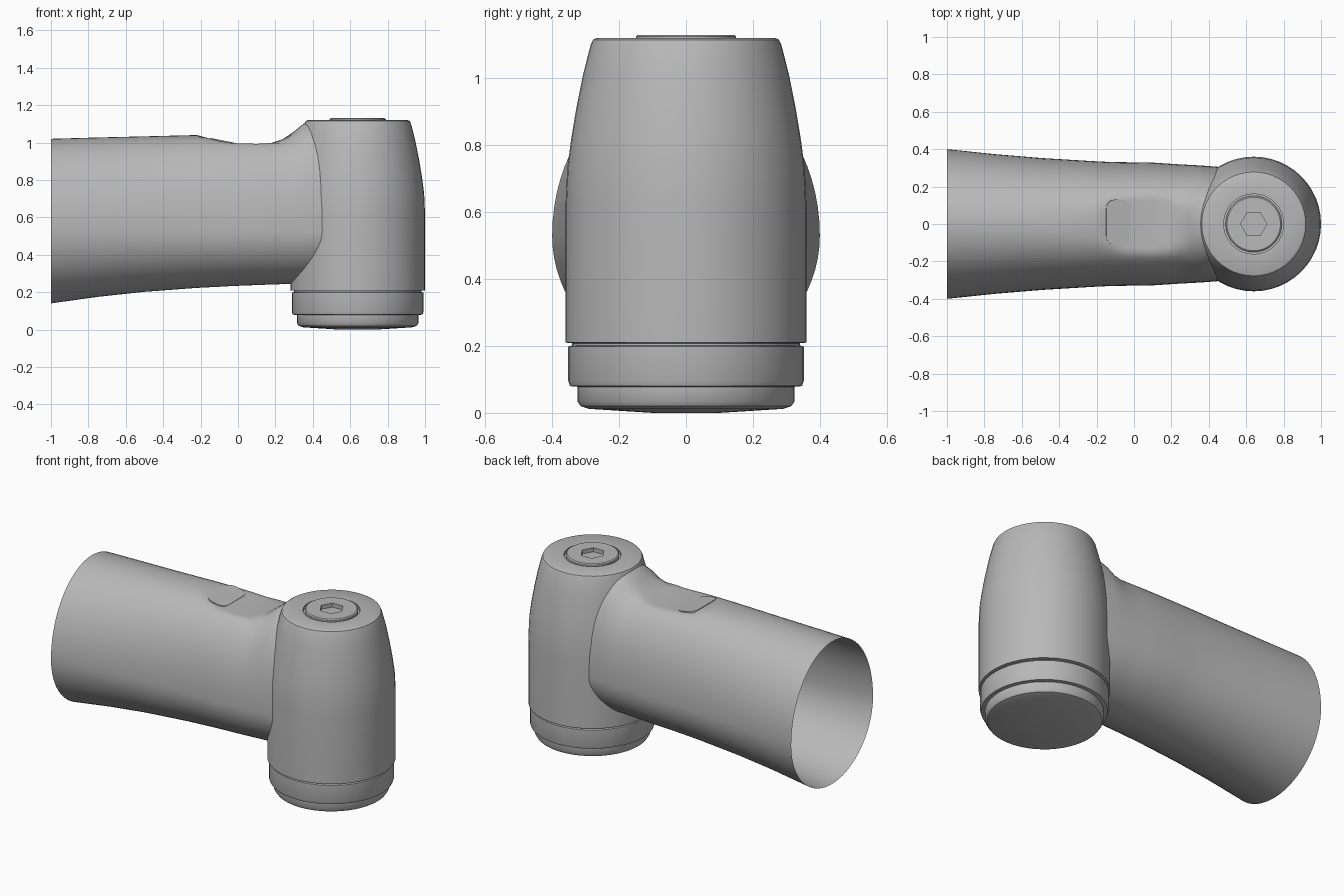
import bpy, bmesh
from math import sin, cos, pi, radians, copysign

old = bpy.data.objects.get("Cube")
if old:
    bpy.data.objects.remove(old, do_unlink=True)

grey = bpy.data.materials.new("satin grey")
grey.use_nodes = True
tone = (0.48, 0.48, 0.48, 1)
grey.diffuse_color = tone
grey.node_tree.nodes["Principled BSDF"].inputs["Base Color"].default_value = tone

HEAD_X = 0.64


def finish(name, bm, angle=35):
    bmesh.ops.recalc_face_normals(bm, faces=bm.faces)
    mesh = bpy.data.meshes.new(name)
    bm.to_mesh(mesh)
    bm.free()
    mesh.materials.append(grey)
    obj = bpy.data.objects.new(name, mesh)
    bpy.context.collection.objects.link(obj)
    bpy.ops.object.select_all(action='DESELECT')
    obj.select_set(True)
    bpy.context.view_layer.objects.active = obj
    bpy.ops.object.shade_smooth_by_angle(angle=radians(angle))
    return obj


def skin(bm, rings):
    """Join equal rings of points with quads and return the vertex rings."""
    rows = [[bm.verts.new(p) for p in ring] for ring in rings]
    n = len(rows[0])
    for a, b in zip(rows, rows[1:]):
        for j in range(n):
            k = (j + 1) % n
            bm.faces.new((a[j], a[k], b[k], b[j]))
    return rows


def lathe(name, profile, sides=48, hex_from=None):
    """Revolve (radius, height) pairs; rows from hex_from on are hexagonal."""
    rings = []
    for i, (r, z) in enumerate(profile):
        ring = []
        for j in range(sides):
            a = 2 * pi * j / sides
            rr = r
            if hex_from is not None and i >= hex_from:
                rr = r * cos(pi / 6) / cos(a % (pi / 3) - pi / 6)
            ring.append((HEAD_X + rr * cos(a), rr * sin(a), z))
        rings.append(ring)
    bm = bmesh.new()
    rows = skin(bm, rings)
    bm.faces.new(rows[0])
    bm.faces.new(rows[-1])
    return finish(name, bm)


# Barrel-shaped head with a shallow seat for the screw
lathe("head", [
    (0.34, 0.19), (0.34, 0.208), (0.36, 0.21), (0.36, 0.62), (0.355, 0.73),
    (0.343, 0.82), (0.328, 0.91), (0.308, 1.01), (0.285, 1.1), (0.278, 1.115),
    (0.268, 1.12), (0.16, 1.12), (0.16, 1.1)])

# Screwed end cap with a stepped, slightly domed base
lathe("end_cap", [
    (0.1, 0), (0.29, 0.012), (0.315, 0.02), (0.325, 0.035), (0.325, 0.078),
    (0.347, 0.08), (0.352, 0.095), (0.352, 0.198), (0.34, 0.202)])

# Screw with a hexagonal socket
lathe("top_screw", [
    (0.15, 1.09), (0.15, 1.125), (0.143, 1.13), (0.07, 1.13), (0.07, 1.105)],
    hex_from=3)

# Hollow handle: x, top, bottom, half width
stations = [
    (-1, 1.02, 0.14, 0.4), (-0.75, 1.027, 0.175, 0.374),
    (-0.5, 1.033, 0.202, 0.353), (-0.22, 1.04, 0.223, 0.336),
    (-0.16, 1.024, 0.226, 0.333), (-0.1, 1.008, 0.229, 0.331),
    (-0.03, 0.997, 0.233, 0.33), (0.1, 0.993, 0.238, 0.328),
    (0.18, 0.998, 0.241, 0.323), (0.24, 1.018, 0.243, 0.319),
    (0.3, 1.06, 0.245, 0.316), (0.35, 1.1, 0.246, 0.313),
    (0.38, 1.112, 0.25, 0.311), (0.47, 1.112, 0.26, 0.304)]
MID = 0.53


def section(x, top, bottom, half, steps=72):
    crown = max(top, 1.04) if x > -0.3 else top
    power = 2 + 0.3 * min(1, x + 1)
    ring = []
    for j in range(steps):
        a = 2 * pi * j / steps
        c, s = cos(a), sin(a)
        e = 2 / power if s > 0 else 1
        y = half * copysign(abs(c) ** e, c)
        z = MID + (crown - MID if s > 0 else MID - bottom) * copysign(abs(s) ** e, s)
        ring.append((x, y, min(z, top)))   # the thumb scoop flattens the crown
    return ring


bm = bmesh.new()
skin(bm, [section(*s) for s in stations])
finish("handle", bm, 50)

# Thin rounded button on the slope of the scoop
bm = bmesh.new()
outline = []
for cx, cy, start in ((1, 1, 0), (-1, 1, 1), (-1, -1, 2), (1, -1, 3)):
    for k in range(5):
        a = (start + k / 4) * pi / 2
        outline.append((cx * 0.02 + 0.045 * cos(a), cy * 0.075 + 0.045 * sin(a)))
rows = skin(bm, [[(x, y, h) for x, y in outline] for h in (-0.012, 0.004)])
bm.faces.new(rows[0])
bm.faces.new(rows[-1])
button = finish("button", bm)
button.location = (-0.085, 0.01, 1.008)
button.rotation_euler = (0, 0.2, 0)
